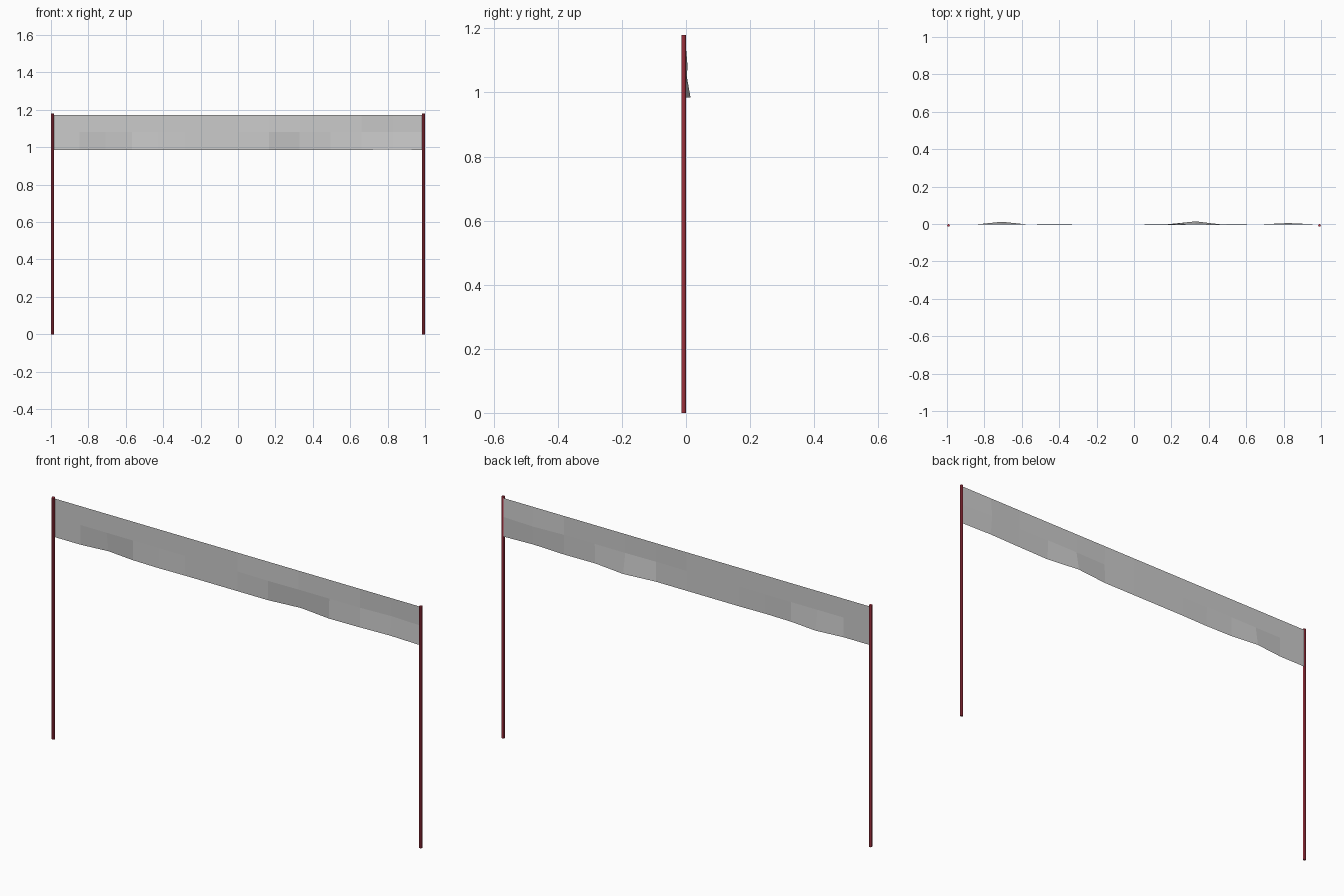
import bpy, bmesh

if "Cube" in bpy.data.objects:
    bpy.data.objects.remove(bpy.data.objects["Cube"])

red = bpy.data.materials.new("post_red")
red.diffuse_color = (0.55, 0.05, 0.08, 1)
red.use_nodes = True
red.node_tree.nodes["Principled BSDF"].inputs["Base Color"].default_value = red.diffuse_color

HEIGHT, POST_X, POST_Y, RADIUS = 1.18, 0.992, -0.007, 0.0072


def post(name, x):
    bpy.ops.mesh.primitive_cylinder_add(vertices=8, radius=RADIUS, depth=HEIGHT,
                                        location=(x, POST_Y, HEIGHT / 2))
    ob = bpy.context.object
    ob.name = name
    ob.data.materials.append(red)


# Two slim upright posts
post("left_post", -POST_X)
post("right_post", POST_X)

# Banner: thin sheet, seven columns left of centre and six to the right
FLAT_Y = -0.003
xs = [-0.99 + 0.99 * i / 7 for i in range(7)] + [0.99 * i / 6 for i in range(7)]
zs = [1.173, 1.081, 0.985]
# Ripples in the cloth: (column, row) -> (y offset, z offset)
ripples = {(2, 2): (0.015, 0), (4, 2): (-0.003, 0),
           (8, 1): (-0.003, 0), (9, 2): (0.017, 0), (10, 2): (-0.003, 0),
           (12, 1): (0.008, 0), (12, 2): (-0.001, 0.004)}

bm = bmesh.new()
grid = []
for c, x in enumerate(xs):
    column = []
    for r, z in enumerate(zs):
        dy, dz = ripples.get((c, r), (0, 0))
        column.append(bm.verts.new((x, FLAT_Y + dy, z + dz)))
    grid.append(column)
for a, b in zip(grid, grid[1:]):
    for r in range(2):
        bm.faces.new((a[r], a[r + 1], b[r + 1], b[r]))
mesh = bpy.data.meshes.new("banner")
bm.to_mesh(mesh)
bm.free()
bpy.context.collection.objects.link(bpy.data.objects.new("banner", mesh))
